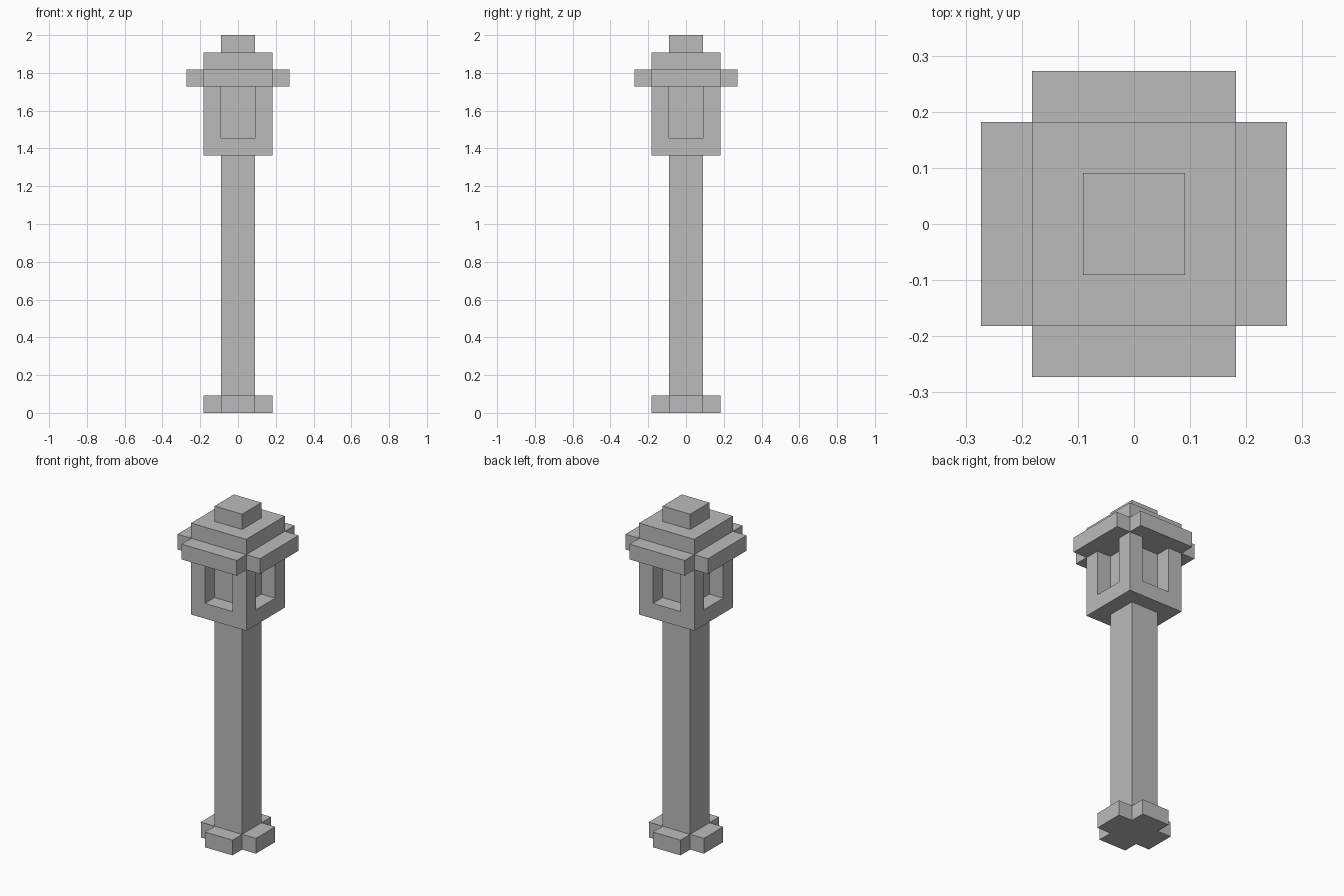
import bpy
import bmesh
from mathutils import Vector

cube = bpy.data.objects.get("Cube")
if cube:
    bpy.data.objects.remove(cube, do_unlink=True)

U = 2 / 22  # one block; the lamp is 22 blocks tall

stone = bpy.data.materials.new("grey_stone")
stone.use_nodes = True
GREY = (0.5, 0.5, 0.5, 1)
stone.diffuse_color = GREY
stone.node_tree.nodes["Principled BSDF"].inputs["Base Color"].default_value = GREY


def finish(name, bm):
    """Scale blocks to units and add the mesh to the scene."""
    bmesh.ops.recalc_face_normals(bm, faces=bm.faces[:])
    bmesh.ops.scale(bm, vec=(U, U, U), verts=bm.verts[:])
    mesh = bpy.data.meshes.new(name)
    bm.to_mesh(mesh)
    bm.free()
    mesh.materials.append(stone)
    obj = bpy.data.objects.new(name, mesh)
    bpy.context.collection.objects.link(obj)
    return obj


def prism(outline, low, high):
    """Upright prism over an outline, measured in blocks."""
    bm = bmesh.new()
    bottom = [bm.verts.new((x, y, low)) for x, y in outline]
    top = [bm.verts.new((x, y, high)) for x, y in outline]
    bm.faces.new(bottom[::-1])
    bm.faces.new(top)
    for i in range(len(outline)):
        j = (i + 1) % len(outline)
        bm.faces.new((bottom[i], bottom[j], top[j], top[i]))
    return bm


def square(half):
    return [(-half, -half), (half, -half), (half, half), (-half, half)]


def cross(reach, half):
    """Plus-shaped outline: one notched corner turned four times."""
    points = []
    corner = [(reach, -half), (reach, half), (half, half)]
    for _ in range(4):
        points += corner
        corner = [(-y, x) for x, y in corner]
    return points


# Foot and post
finish("foot", prism(cross(2, 1), 0, 1))
finish("post", prism(square(1), 1, 15))

# Lantern: floor slab with four corner pillars and a core raised from it
bm = prism(square(2), 15, 16)
for axis in (Vector((1, 0, 0)), Vector((0, 1, 0))):
    for side in (-1, 1):
        bmesh.ops.bisect_plane(bm, geom=bm.verts[:] + bm.edges[:] + bm.faces[:],
                               plane_co=axis * side, plane_no=axis)
raised = []
for face in bm.faces:
    c = face.calc_center_median()
    if c.z > 15.9 and (abs(c.x) > 1) == (abs(c.y) > 1):
        raised.append(face)
tops = bmesh.ops.extrude_discrete_faces(bm, faces=raised)["faces"]
bmesh.ops.translate(bm, vec=(0, 0, 3), verts=[v for f in tops for v in f.verts])
bmesh.ops.dissolve_limit(bm, angle_limit=0.01, verts=bm.verts[:], edges=bm.edges[:])
finish("lantern", bm)

# Stepped roof
finish("eaves", prism(cross(3, 2), 19, 20))
finish("roof", prism(square(2), 20, 21))
finish("roof_cap", prism(square(1), 21, 22))
